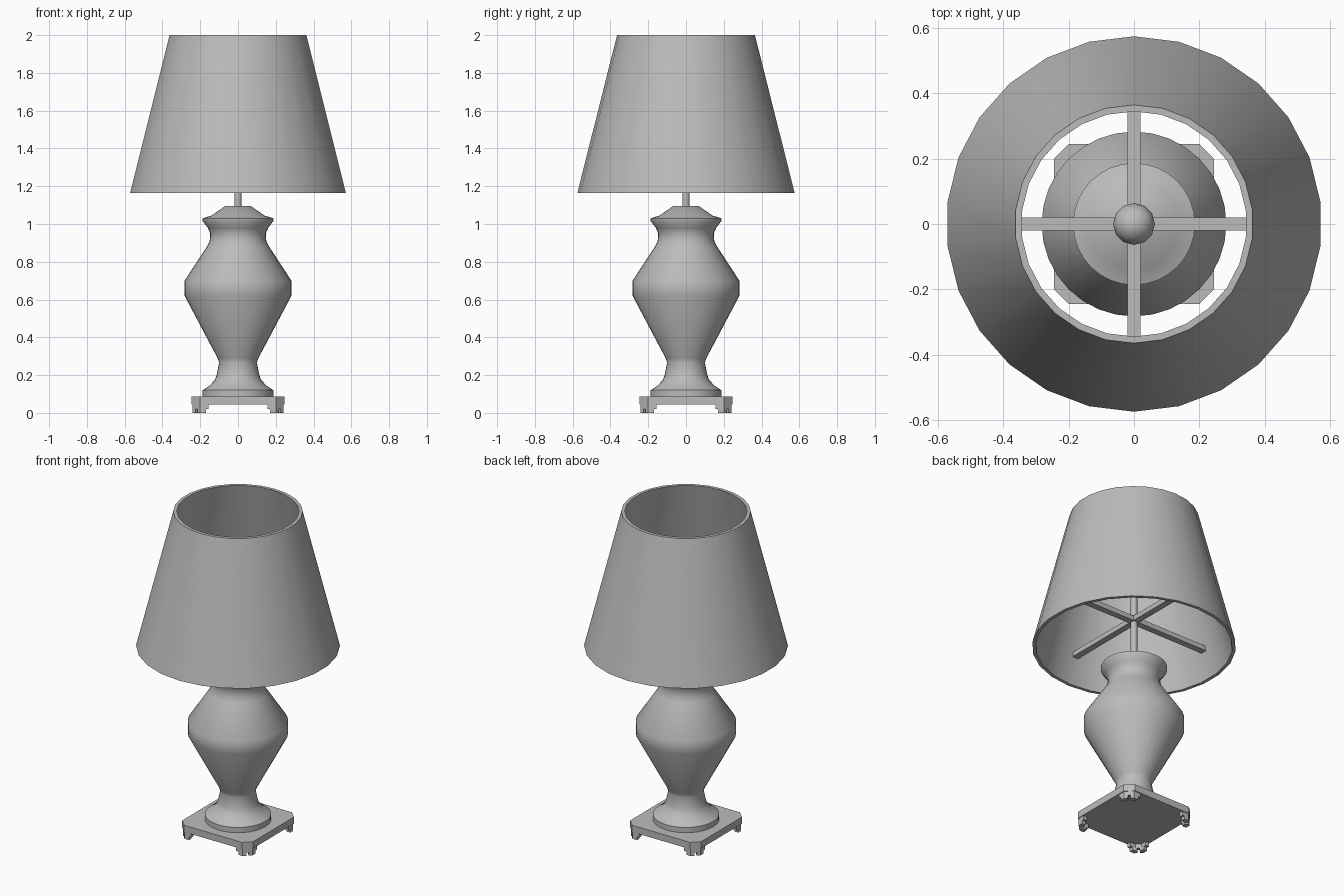
import bpy, bmesh, math
from mathutils import Vector

cube = bpy.data.objects.get("Cube")
if cube:
    bpy.data.objects.remove(cube, do_unlink=True)

# One plain grey for the whole lamp
GREY = (0.5, 0.5, 0.5, 1)
grey = bpy.data.materials.new("plain grey")
grey.use_nodes = True
grey.diffuse_color = GREY
grey.node_tree.nodes["Principled BSDF"].inputs["Base Color"].default_value = GREY


def finish(name, bm, smooth=None):
    bmesh.ops.recalc_face_normals(bm, faces=bm.faces)
    mesh = bpy.data.meshes.new(name)
    bm.to_mesh(mesh)
    bm.free()
    mesh.materials.append(grey)
    obj = bpy.data.objects.new(name, mesh)
    bpy.context.collection.objects.link(obj)
    if smooth:
        bpy.ops.object.select_all(action='DESELECT')
        obj.select_set(True)
        bpy.context.view_layer.objects.active = obj
        bpy.ops.object.shade_smooth_by_angle(angle=math.radians(smooth))
    return obj


def lathe(name, profile, sides, smooth, ring=False):
    """Turn (radius, height) points round z; ring joins last to first."""
    bm = bmesh.new()
    loops = []
    for r, z in profile:
        angles = [math.pi / 2 + math.tau * i / sides for i in range(sides)]
        loops.append([bm.verts.new((r * math.cos(a), r * math.sin(a), z)) for a in angles])
    pairs = list(zip(loops, loops[1:]))
    if ring:
        pairs.append((loops[-1], loops[0]))
    else:
        bm.faces.new(loops[0])
        bm.faces.new(loops[-1])
    for a, b in pairs:
        for i in range(sides):
            j = (i + 1) % sides
            bm.faces.new((a[i], a[j], b[j], b[i]))
    return finish(name, bm, smooth)


def add_prism(bm, outline, z0, z1):
    """Extrude a flat outline between two heights."""
    low = [bm.verts.new((x, y, z0)) for x, y in outline]
    high = [bm.verts.new((x, y, z1)) for x, y in outline]
    bm.faces.new(low)
    bm.faces.new(high)
    for i in range(len(outline)):
        j = (i + 1) % len(outline)
        bm.faces.new((low[i], low[j], high[j], high[i]))


# Base plate with clipped corners
HALF, CLIP = 0.245, 0.2
bm = bmesh.new()
quarter = [Vector((HALF, CLIP)), Vector((CLIP, HALF))]
turns = [(1, 1), (-1, 1), (-1, -1), (1, -1)]
outline = []
for sx, sy in turns:
    pts = quarter if sx * sy > 0 else quarter[::-1]
    outline += [(p.x * sx, p.y * sy) for p in pts]
add_prism(bm, outline, 0.045, 0.087)
finish("base_plate", bm)

# Bracket feet: a strip round each corner with a toe at each end
band = [(0.24, 0.155), (0.24, 0.2), (0.2, 0.24), (0.155, 0.24),
        (0.155, 0.215), (0.19, 0.215), (0.215, 0.19), (0.215, 0.155)]
toe = [(0.24, 0.17), (0.24, 0.2), (0.225, 0.215), (0.208, 0.198), (0.215, 0.17)]
for (sx, sy), label in zip(turns, ("back_left", "back_right", "front_right", "front_left")):
    bm = bmesh.new()
    add_prism(bm, [(x * sx, y * sy) for x, y in band], 0.02, 0.046)
    add_prism(bm, [(x * sx, y * sy) for x, y in toe], 0, 0.02)
    add_prism(bm, [(y * sx, x * sy) for x, y in toe], 0, 0.02)
    finish(label + "_foot", bm)

# Turned vase body
lathe("vase_body", [
    (0.187, 0.085), (0.187, 0.12), (0.15, 0.145), (0.122, 0.175), (0.113, 0.2),
    (0.1, 0.265), (0.108, 0.29), (0.283, 0.62), (0.283, 0.7), (0.165, 0.88),
    (0.15, 0.91), (0.147, 0.95), (0.16, 0.98), (0.187, 1.015), (0.187, 1.03),
    (0.14, 1.045), (0.068, 1.095)], 32, 40)

# Central rod and ball finial
lathe("rod", [(0.019, 1.09), (0.019, 1.58)], 12, 40)
bm = bmesh.new()
bmesh.ops.create_uvsphere(bm, u_segments=12, v_segments=8, radius=0.064)
bmesh.ops.translate(bm, verts=bm.verts, vec=(0, 0, 1.61))
finish("finial", bm, 60)

# Crossed arms carrying the shade
ARM, W = 0.52, 0.02
for name, hx, hy in (("side_arms", ARM, W), ("front_back_arms", W, ARM)):
    bm = bmesh.new()
    add_prism(bm, [(-hx, -hy), (hx, -hy), (hx, hy), (-hx, hy)], 1.32, 1.35)
    finish(name, bm)

# Tapered open shade with wall thickness
lathe("shade", [(0.575, 1.165), (0.365, 2), (0.345, 2), (0.555, 1.165)], 26, 30, ring=True)
